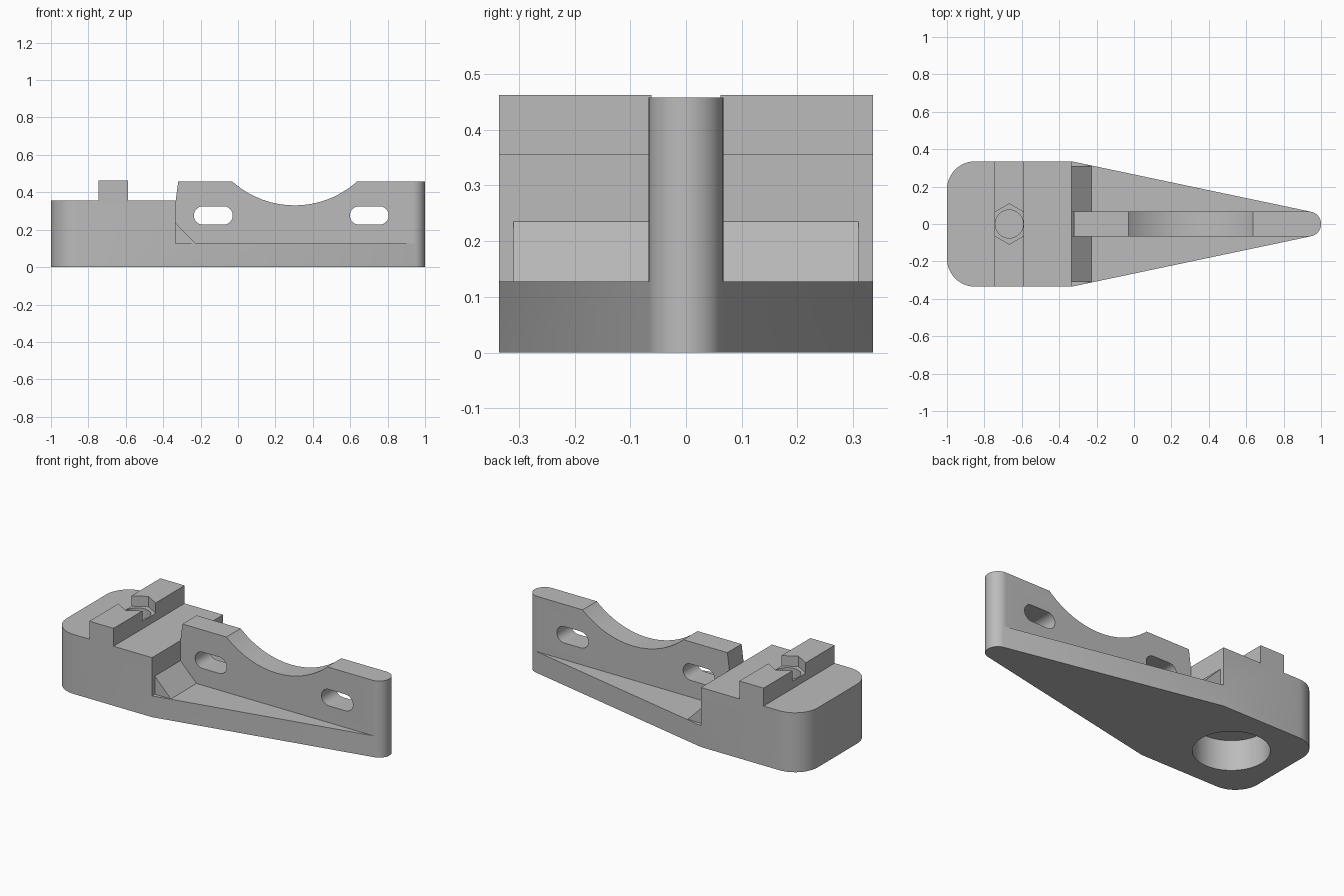
import bpy, bmesh
from math import sin, cos, radians
from mathutils import Vector

cube = bpy.data.objects.get("Cube")
if cube:
    bpy.data.objects.remove(cube)

grey = bpy.data.materials.new("plain_grey")
grey.use_nodes = True
grey.diffuse_color = (0.5, 0.5, 0.5, 1)
grey.node_tree.nodes["Principled BSDF"].inputs["Base Color"].default_value = (0.5, 0.5, 0.5, 1)


def prism(name, points, low, high, axis="Z"):
    """Extrude a 2D outline along Z (plan) or Y (side profile)."""
    bm = bmesh.new()
    place = (lambda u, v, h: (u, v, h)) if axis == "Z" else (lambda u, v, h: (u, h, v))
    face = bm.faces.new([bm.verts.new(place(u, v, low)) for u, v in points])
    shift = Vector(place(0, 0, high - low))
    out = bmesh.ops.extrude_face_region(bm, geom=[face])
    bmesh.ops.translate(bm, vec=shift, verts=[g for g in out["geom"] if isinstance(g, bmesh.types.BMVert)])
    bmesh.ops.recalc_face_normals(bm, faces=bm.faces)
    mesh = bpy.data.meshes.new(name)
    bm.to_mesh(mesh)
    bm.free()
    mesh.materials.append(grey)
    obj = bpy.data.objects.new(name, mesh)
    bpy.context.collection.objects.link(obj)
    return obj


def arc(cx, cy, r, start, end, step=7.5):
    n = round((end - start) / step)
    return [(cx + r * cos(radians(start + i * step)), cy + r * sin(radians(start + i * step)))
            for i in range(n + 1)]


def circle(cx, cy, r, step=7.5):
    return arc(cx, cy, r, 0, 360 - step, step)


def box(x0, x1, y0, y1):
    return [(x0, y0), (x1, y0), (x1, y1), (x0, y1)]


def combine(target, tool, operation):
    mod = target.modifiers.new(operation, "BOOLEAN")
    mod.operation, mod.object, mod.solver = operation, tool, "EXACT"
    bpy.context.view_layer.objects.active = target
    bpy.ops.object.modifier_apply(modifier=mod.name)
    mesh = tool.data
    bpy.data.objects.remove(tool)
    bpy.data.meshes.remove(mesh)


step_x, half_w, wall, tip_x = -0.333, 0.335, 0.067, 0.933
bolt_x, slab_z, block_z, fin_z = -0.667, 0.127, 0.355, 0.457

# Tapered base plate and rounded mounting block
corners = arc(-0.85, half_w - 0.15, 0.15, 90, 180) + arc(-0.85, 0.15 - half_w, 0.15, 180, 270)
body = prism("mounting_bracket", corners + [(step_x, -half_w)] + arc(tip_x, 0, wall, -75, 75)
             + [(step_x, half_w)], 0, slab_z)
block = prism("block", corners + [(step_x, -half_w), (step_x, half_w)], 0, block_z)

# Upright fin with a rounded tip, cross ridge, and sloped fillet at the step
fin = prism("fin", [(-0.36, -wall)] + arc(tip_x, 0, wall, -90, 90) + [(-0.36, wall)], 0, fin_z)
ridge = prism("ridge", box(-0.747, -0.587, -half_w, half_w), 0.3, 0.462)
fillet = prism("fillet", [(-0.36, 0.1), (-0.2, 0.1), (-0.227, slab_z), (step_x, 0.235), (-0.36, 0.235)],
               -0.309, 0.309, "Y")
fillet_profile = [(-0.36, 0.1), (-0.227, 0.1), (-0.227, slab_z), (step_x, 0.235), (-0.36, 0.235)]
bpy.data.objects.remove(fillet)
fillet = prism("fillet", fillet_profile, -0.309, 0.309, "Y")
for part in (block, fin, ridge, fillet):
    combine(body, part, "UNION")

# Cradle dip, slanted fin end and the two slots
cuts = [prism("dip", circle(0.303, 0.83, 0.5, 5), -0.2, 0.2, "Y"),
        prism("slant", [(-0.37, block_z), (step_x, block_z), (-0.32, fin_z), (-0.32, 0.48), (-0.37, 0.48)],
              -0.1, 0.1, "Y")]
for x in (-0.132, 0.702):
    slot = arc(x + 0.055, 0.276, 0.049, -90, 90) + arc(x - 0.055, 0.276, 0.049, 90, 270)
    cuts.append(prism("slot", slot, -0.2, 0.2, "Y"))

# Hexagonal nut seat, bolt hole and wide bore underneath
cuts += [prism("nut_seat", arc(bolt_x, 0, 0.108, 30, 330, 60), 0.4, 0.6),
         prism("bolt_hole", circle(bolt_x, 0, 0.075), 0.2, 0.6),
         prism("bore", circle(bolt_x, 0, 0.205), -0.1, 0.18)]
for cut in cuts:
    combine(body, cut, "DIFFERENCE")

# Merge coplanar faces and shade
bm = bmesh.new()
bm.from_mesh(body.data)
bmesh.ops.remove_doubles(bm, verts=bm.verts, dist=0.0003)
bmesh.ops.dissolve_limit(bm, angle_limit=radians(0.5), verts=bm.verts, edges=bm.edges)
bm.to_mesh(body.data)
bm.free()
bpy.ops.object.select_all(action="DESELECT")
body.select_set(True)
bpy.context.view_layer.objects.active = body
bpy.ops.object.shade_smooth_by_angle(angle=radians(25))
